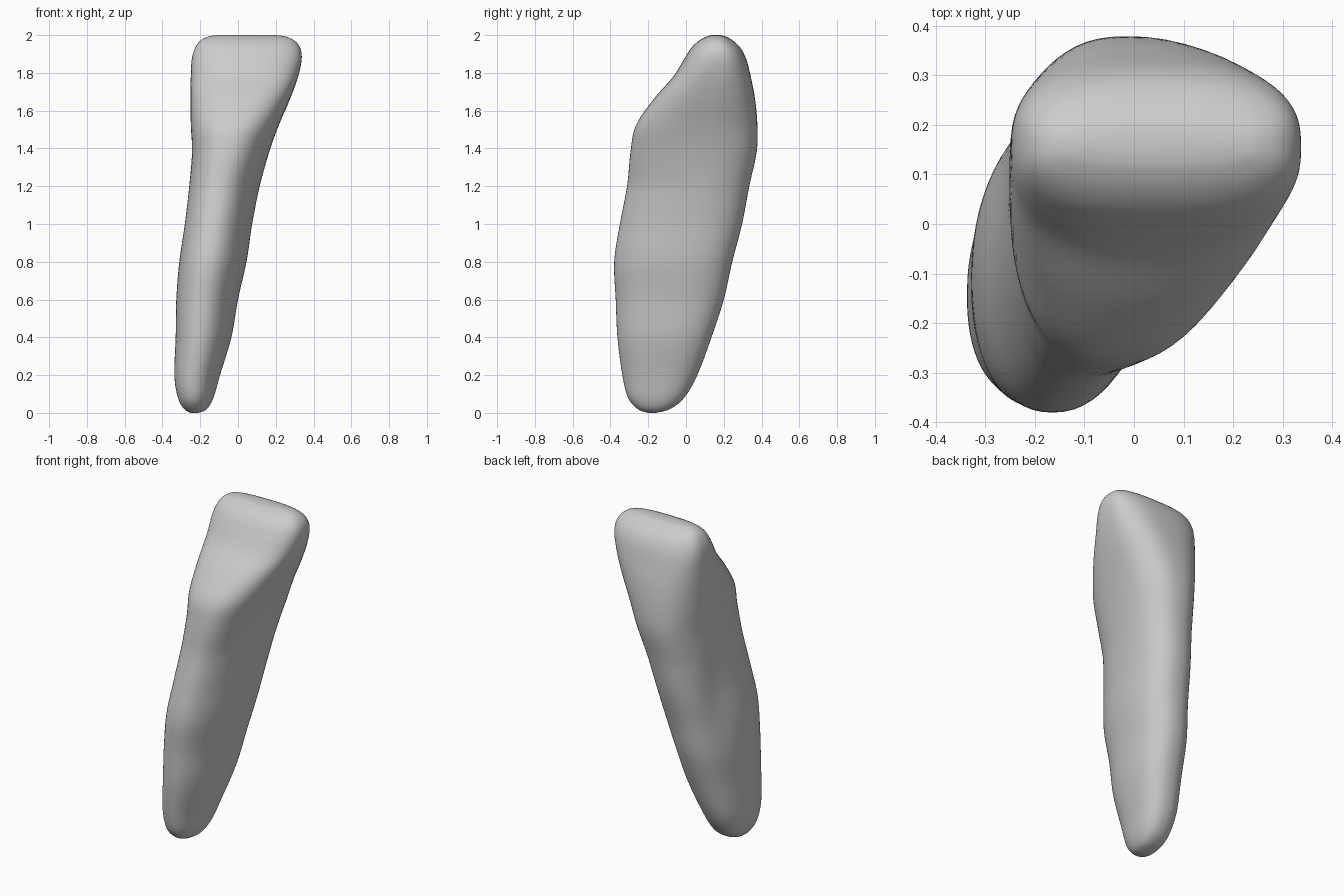
import bpy, bmesh, math
from mathutils import Vector

default = bpy.data.objects.get("Cube")
if default:
    bpy.data.objects.remove(default, do_unlink=True)

SEGMENTS, STEPS = 64, 6

# Profile stations: height, x min, x max, y min, y max
STATIONS = [Vector(row) for row in (
    (0.0, -0.25, -0.21, -0.2, -0.16),
    (0.02, -0.285, -0.165, -0.255, -0.085),
    (0.08, -0.318, -0.13, -0.307, -0.01),
    (0.2, -0.337, -0.095, -0.337, 0.06),
    (0.4, -0.33, -0.035, -0.363, 0.135),
    (0.6, -0.327, 0.0, -0.372, 0.2),
    (0.8, -0.312, 0.045, -0.38, 0.245),
    (1.0, -0.285, 0.075, -0.35, 0.297),
    (1.2, -0.262, 0.115, -0.312, 0.335),
    (1.38, -0.245, 0.165, -0.294, 0.374),
    (1.52, -0.25, 0.215, -0.266, 0.378),
    (1.66, -0.252, 0.275, -0.172, 0.366),
    (1.78, -0.25, 0.318, -0.068, 0.343),
    (1.87, -0.245, 0.337, -0.012, 0.32),
    (1.93, -0.228, 0.33, 0.026, 0.29),
    (1.97, -0.2, 0.3, 0.068, 0.25),
    (1.993, -0.155, 0.25, 0.11, 0.21),
    (2.0, -0.1, 0.19, 0.14, 0.18),
)]


def catmull(a, b, c, d, t):
    """Smooth interpolation between stations b and c."""
    return 0.5 * (2 * b + (c - a) * t + (2 * a - 5 * b + 4 * c - d) * t**2
                  + (3 * b - a - 3 * c + d) * t**3)


def signed_power(value, power):
    return math.copysign(abs(value) ** power, value)


def section(z, x0, x1, y0, y1):
    """Rounded cross-section, leaning in the root and boxier in the crown."""
    crown = min(max((z - 1.2) / 0.6, 0), 1)
    taper, lean = 0.1 * (1 - crown), 0.13 * (1 - crown)
    power = 0.88 - 0.14 * crown
    shape = []
    for i in range(SEGMENTS):
        angle = math.tau * i / SEGMENTS
        u = signed_power(math.cos(angle), power)
        v = signed_power(math.sin(angle), power)
        shape.append((u * (1 + taper * v) + lean * v, v))
    low, high = min(p[0] for p in shape), max(p[0] for p in shape)
    return [Vector((x0 + (x1 - x0) * (u - low) / (high - low),
                    y0 + (y1 - y0) * (v + 1) / 2, z)) for u, v in shape]


# Sections up the root and crown
rows = []
last = len(STATIONS) - 1
for i in range(last):
    a, d = STATIONS[max(i - 1, 0)], STATIONS[min(i + 2, last)]
    rows += [catmull(a, STATIONS[i], STATIONS[i + 1], d, s / STEPS) for s in range(STEPS)]
rows.append(STATIONS[-1])

# Loft the sections and close both ends
bm = bmesh.new()
rings = [[bm.verts.new(p) for p in section(*row)] for row in rows]
for lower, upper in zip(rings, rings[1:]):
    for j in range(SEGMENTS):
        k = (j + 1) % SEGMENTS
        bm.faces.new((lower[j], lower[k], upper[k], upper[j]))
bm.faces.new(rings[0][::-1])
bm.faces.new(rings[-1])

# Shallow hollow along the side of the root
for vert in bm.verts:
    p = vert.co
    if p.x < -0.12:
        spread = ((p.z - 0.95) / 0.3) ** 2 + ((p.y - 0.08) / 0.12) ** 2
        p.x += 0.018 * math.exp(-spread)
for face in bm.faces:
    face.smooth = True

mesh = bpy.data.meshes.new("tooth")
bm.to_mesh(mesh)
bm.free()
tooth = bpy.data.objects.new("tooth", mesh)
bpy.context.collection.objects.link(tooth)

# Plain grey material
grey = bpy.data.materials.new("light grey")
grey.use_nodes = True
colour = (0.6, 0.6, 0.6, 1)
grey.diffuse_color = colour
grey.node_tree.nodes["Principled BSDF"].inputs["Base Color"].default_value = colour
mesh.materials.append(grey)
